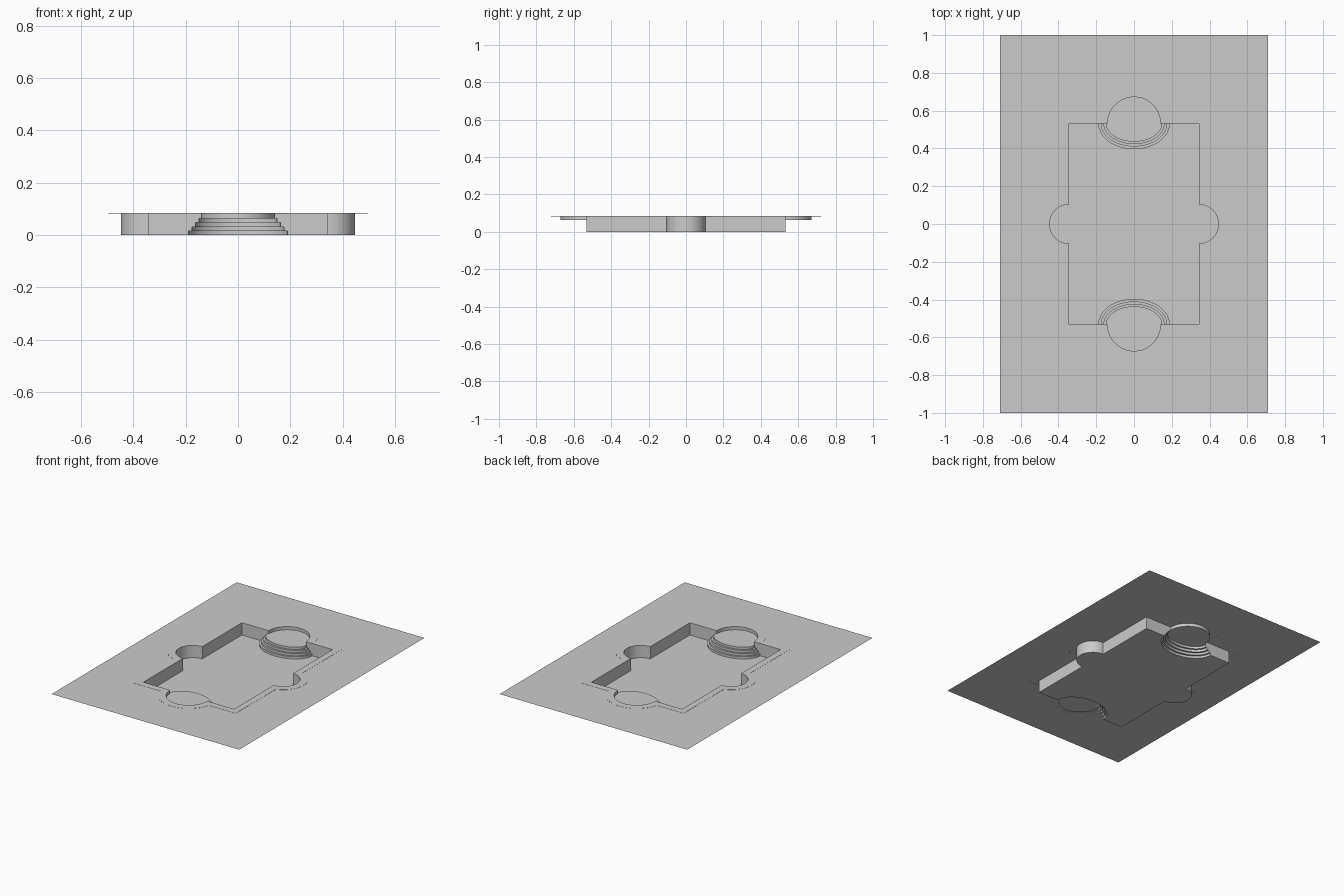
import bpy, bmesh
from math import sin, cos, pi, asin, radians

if "Cube" in bpy.data.objects:
    bpy.data.objects.remove(bpy.data.objects["Cube"])

DECK_Z, LEDGE_Z, LIP = 0.083, 0.0625, 0.001
HX, HY = 0.343, 0.532            # half size of the rectangular basin
SIDE_R, END_R = 0.104, 0.14      # radii of the side bays and end alcoves
COPING = 0.045
N = 32
# step tiers from top to bottom: half width, depth, tread height
TIERS = [(0.149, 0.096, 0.0625), (0.162, 0.109, 0.047),
         (0.176, 0.122, 0.031), (0.189, 0.136, 0.0155)]


def arc(cx, cy, rx, ry, a0, a1):
    return [(cx + rx * cos(a0 + (a1 - a0) * i / N),
             cy + ry * sin(a0 + (a1 - a0) * i / N)) for i in range(N + 1)]


def turn(pts, s):
    return [(s * p[0], s * p[1]) + tuple(p[2:]) for p in pts]


def half_outline(grow):
    """Right bay, corner, end alcove, corner; the other half is turned by 180 degrees."""
    rs, re = SIDE_R + grow * 1.1, END_R + grow * 1.1
    a, b = asin(grow / rs), asin(grow / re)
    bay = arc(HX, 0, rs, rs, -pi / 2 + a, pi / 2 - a)
    end = arc(0, HY, re, re, b, pi - b)
    return bay, (HX + grow, HY + grow), end, (-HX - grow, HY + grow)


def outline(grow):
    bay, c1, end, c2 = half_outline(grow)
    half = bay + [c1] + end + [c2]
    return half + turn(half, -1)


def at(pts, z):
    return [(x, y, z) for x, y in pts]


def ring(bm, low, high, closed=True):
    """Quads between two matching point rows."""
    n = len(low)
    for i in range(n if closed else n - 1):
        j = (i + 1) % n
        bm.faces.new([bm.verts.new(p) for p in (low[j], low[i], high[i], high[j])])


def poly(bm, pts):
    bm.faces.new([bm.verts.new(p) for p in pts])


def finish(bm, name):
    bmesh.ops.remove_doubles(bm, verts=bm.verts, dist=1e-5)
    bm.normal_update()
    for f in bm.faces:           # level faces look up
        if f.normal.z < -0.5:
            f.normal_flip()
    me = bpy.data.meshes.new(name)
    bm.to_mesh(me)
    bm.free()
    ob = bpy.data.objects.new(name, me)
    bpy.context.collection.objects.link(ob)
    bpy.context.view_layer.objects.active = ob
    ob.select_set(True)
    bpy.ops.object.shade_smooth_by_angle(angle=radians(30))
    ob.select_set(False)
    return ob


def fill(bm, loops):
    """Flat fill between closed loops, with inner loops as holes."""
    for loop in loops:
        vs = [bm.verts.new(p) for p in loop]
        for i, v in enumerate(vs):
            bm.edges.new((v, vs[(i + 1) % len(vs)]))
    bmesh.ops.triangle_fill(bm, use_beauty=True, use_dissolve=False,
                            edges=bm.edges[:], normal=(0, 0, 1))


inner, outer = outline(0), outline(COPING)
bay, corner1, end, corner2 = half_outline(0)

# Deck sheet with the pool opening
bm = bmesh.new()
rect = [(0.71, -1), (0.71, 1), (-0.71, 1), (-0.71, -1)]
fill(bm, [at(rect, DECK_Z), at(outer, DECK_Z)])
finish(bm, "deck")

# Coping strip around the opening, with a thin lip
bm = bmesh.new()
ring(bm, at(inner, DECK_Z + LIP), at(outer, DECK_Z + LIP))
ring(bm, at(outer, DECK_Z + LIP), at(outer, DECK_Z))
finish(bm, "coping")

# Basin floor, cut out under the steps
bm = bmesh.new()
rx, ry, _ = TIERS[-1]
half = bay + [corner1] + arc(0, HY, rx, ry, 0, -pi) + [corner2]
fill(bm, [at(half + turn(half, -1), 0)])
finish(bm, "basin_floor")

# Basin walls
bm = bmesh.new()
top = DECK_Z + LIP
for s in (1, -1):
    side = turn([(HX, -HY)] + bay + [corner1], s)
    ring(bm, at(side, 0), at(side, top), closed=False)
    alcove = turn(end, s)
    ring(bm, at(alcove, LEDGE_Z), at(alcove, top), closed=False)
    # end walls follow the stepped profile
    profile = [(END_R, LEDGE_Z)]
    z_low = [t[2] for t in TIERS[1:]] + [0]
    for (w, _, z), zl in zip(TIERS, z_low):
        profile += [(w, z), (w, zl)]
    profile += [(HX, 0), (HX, top), (END_R, top)]
    right = [(x, HY, z) for x, z in profile]
    poly(bm, turn(right[::-1], s))
    poly(bm, turn([(-x, y, z) for x, y, z in right], s))
for f in bm.faces:               # end walls look towards the middle
    f.normal_update()
    c = f.calc_center_median()
    if len(f.verts) > 4 and f.normal.y * c.y > 0:
        f.normal_flip()
finish(bm, "basin_walls")

# Alcove ledges with curved steps down to the floor
for s, name in ((1, "back_steps"), (-1, "front_steps")):
    bm = bmesh.new()
    rows = [turn(arc(0, HY, w, d, 0, -pi), s) for w, d, _ in TIERS]
    poly(bm, at(turn(end, s) + rows[0][::-1], LEDGE_Z))
    for i, (row, tier) in enumerate(zip(rows, TIERS)):
        z_next = TIERS[i + 1][2] if i < len(TIERS) - 1 else 0
        ring(bm, at(row[::-1], z_next)[::-1], at(row, tier[2]), closed=False)
        if i < len(rows) - 1:
            ring(bm, at(row, z_next), at(rows[i + 1], z_next), closed=False)
    for f in bm.faces:           # risers look away from the ledge
        f.normal_update()
        c = f.calc_center_median()
        if abs(f.normal.z) < 0.5 and f.normal.x * c.x + f.normal.y * (c.y - s * HY) < 0:
            f.normal_flip()
    finish(bm, name)
